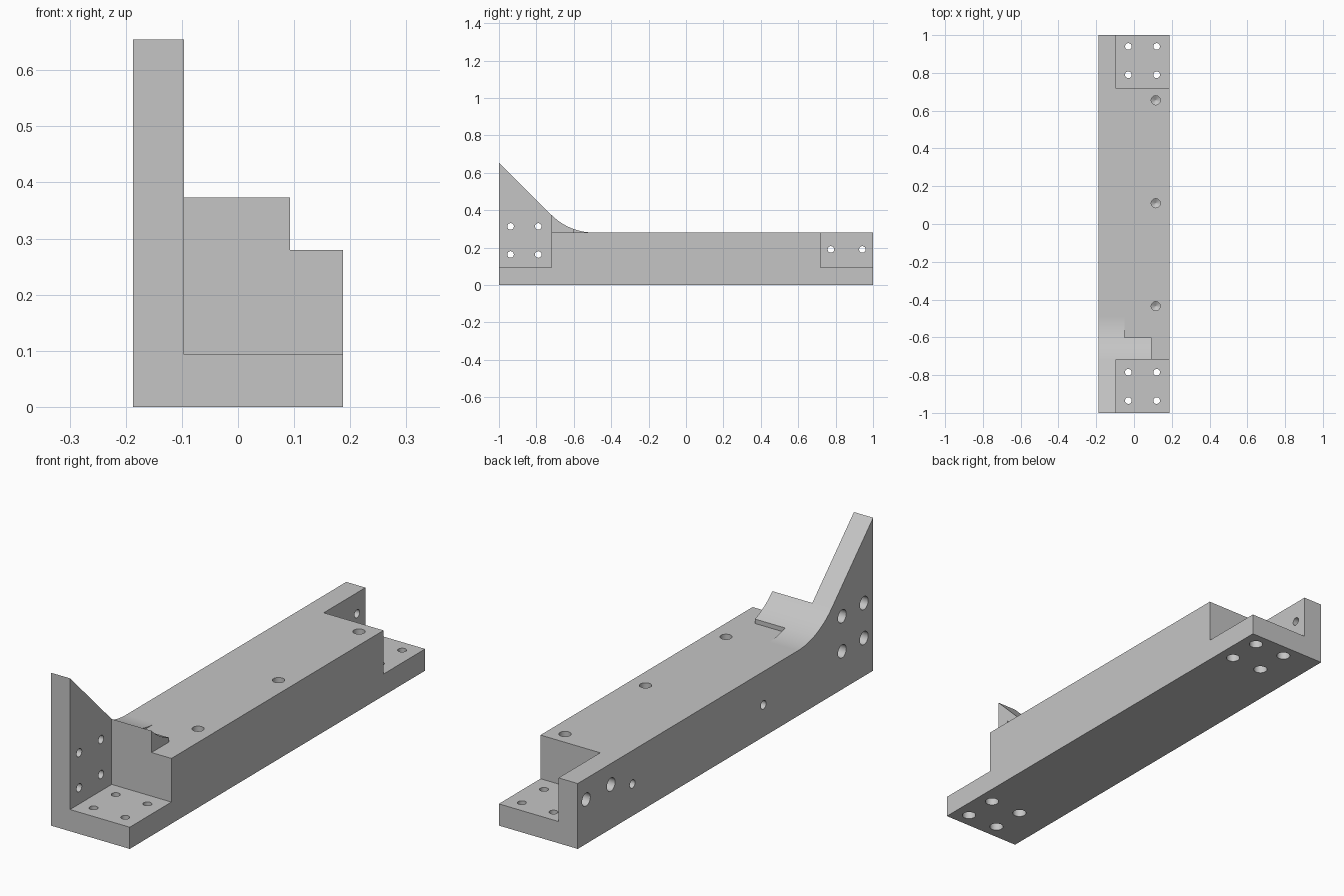
import bpy, bmesh, math
from mathutils import Vector

cube = bpy.data.objects.get("Cube")
if cube:
    bpy.data.objects.remove(cube, do_unlink=True)

HALF_W, TOP, FLOOR = 0.187, 0.28, 0.093
WALL_X, POCKET_Y = -0.096, 0.718
PEAK, RADIUS = 0.655, 0.324

grey = bpy.data.materials.new("plain grey")
grey.use_nodes = True
colour = (0.56, 0.56, 0.56, 1)
grey.diffuse_color = colour
grey.node_tree.nodes["Principled BSDF"].inputs["Base Color"].default_value = colour


def make_object(name, bm):
    bmesh.ops.recalc_face_normals(bm, faces=bm.faces)
    mesh = bpy.data.meshes.new(name)
    bm.to_mesh(mesh)
    bm.free()
    mesh.materials.append(grey)
    obj = bpy.data.objects.new(name, mesh)
    bpy.context.collection.objects.link(obj)
    return obj


def box(name, low, high):
    bm = bmesh.new()
    bmesh.ops.create_cube(bm, size=1)
    for v in bm.verts:
        v.co = [(a + b) / 2 + c * (b - a) for a, b, c in zip(low, high, v.co)]
    return make_object(name, bm)


def drill(bm, origin, axis, profile, sides=32):
    """Revolve (radius, depth) steps about an axis to make a drill shape."""
    axis = Vector(axis)
    u = axis.orthogonal().normalized()
    w = axis.cross(u)
    rings = []
    for r, depth in profile:
        centre = Vector(origin) + axis * depth
        angles = [2 * math.pi * i / sides for i in range(sides)]
        rings.append([bm.verts.new(centre + r * (u * math.cos(a) + w * math.sin(a)))
                      for a in angles])
    for a, b in zip(rings, rings[1:]):
        for i in range(sides):
            j = (i + 1) % sides
            bm.faces.new((a[i], a[j], b[j], b[i]))
    bm.faces.new(rings[0])
    bm.faces.new(rings[-1])


def cut(target, cutter):
    mod = target.modifiers.new("cut", "BOOLEAN")
    mod.operation, mod.solver, mod.object = "DIFFERENCE", "EXACT", cutter
    bpy.context.view_layer.objects.active = target
    bpy.ops.object.modifier_apply(modifier=mod.name)
    bpy.data.objects.remove(cutter, do_unlink=True)


# Side profile: long bar with a gusset that sweeps up to the front
diag = math.sin(math.pi / 4)
arc_y = -1 + (PEAK - TOP - RADIUS * (1 - diag)) + RADIUS * diag
profile = [(-1, 0), (1, 0), (1, TOP)]
for i in range(17):
    a = math.pi / 4 * i / 16
    profile.append((arc_y - RADIUS * math.sin(a), TOP + RADIUS * (1 - math.cos(a))))
profile.append((-1, PEAK))
bm = bmesh.new()
side = bm.faces.new([bm.verts.new((-HALF_W, y, z)) for y, z in profile])
grown = bmesh.ops.extrude_face_region(bm, geom=[side])["geom"]
bmesh.ops.translate(bm, vec=(2 * HALF_W, 0, 0),
                    verts=[g for g in grown if isinstance(g, bmesh.types.BMVert)])
bracket = make_object("mounting_bracket", bm)

# Corner pockets at both ends
for s in (-1, 1):
    ys = sorted((s * POCKET_Y, s * 1.1))
    cut(bracket, box("pocket_cutter", (WALL_X, ys[0], FLOOR), (0.3, ys[1], 0.8)))

# Stepped relief in the sweep
cut(bracket, box("side_relief_cutter", (0.093, -0.8, TOP), (0.3, arc_y, 0.8)))
cut(bracket, box("inner_relief_cutter", (-0.05, -0.6, TOP), (0.3, arc_y, 0.8)))

# Screw holes, counterbored from outside, and blind holes with drill tips
through = [(0.028, -0.02), (0.028, 0.05), (0.0175, 0.05), (0.0175, 0.12)]
bm = bmesh.new()
for x in (-0.03, 0.12):
    for y in (-0.935, -0.785, 0.79, 0.94):
        drill(bm, (x, y, 0), (0, 0, 1), through)
wall_holes = [(y, z) for y in (-0.938, -0.79) for z in (0.163, 0.313)]
wall_holes += [(0.775, 0.19), (0.943, 0.19)]
for y, z in wall_holes:
    drill(bm, (-HALF_W, y, z), (1, 0, 0), through)
for y in (0.63, -0.257):
    drill(bm, (-HALF_W, y, 0.137), (1, 0, 0),
          [(0.018, -0.02), (0.018, 0.12), (0.001, 0.13)])
for y in (0.655, 0.11, -0.435):
    drill(bm, (0.115, y, TOP), (0, 0, -1),
          [(0.024, -0.02), (0.024, 0.12), (0.001, 0.134)])
cut(bracket, make_object("hole_cutter", bm))

# Smooth the sweep and bores, keep the machined edges crisp
bpy.ops.object.select_all(action="DESELECT")
bracket.select_set(True)
bpy.context.view_layer.objects.active = bracket
bpy.ops.object.shade_smooth_by_angle(angle=math.radians(25))
weighted = bracket.modifiers.new("weighted normals", "WEIGHTED_NORMAL")
weighted.keep_sharp = True
